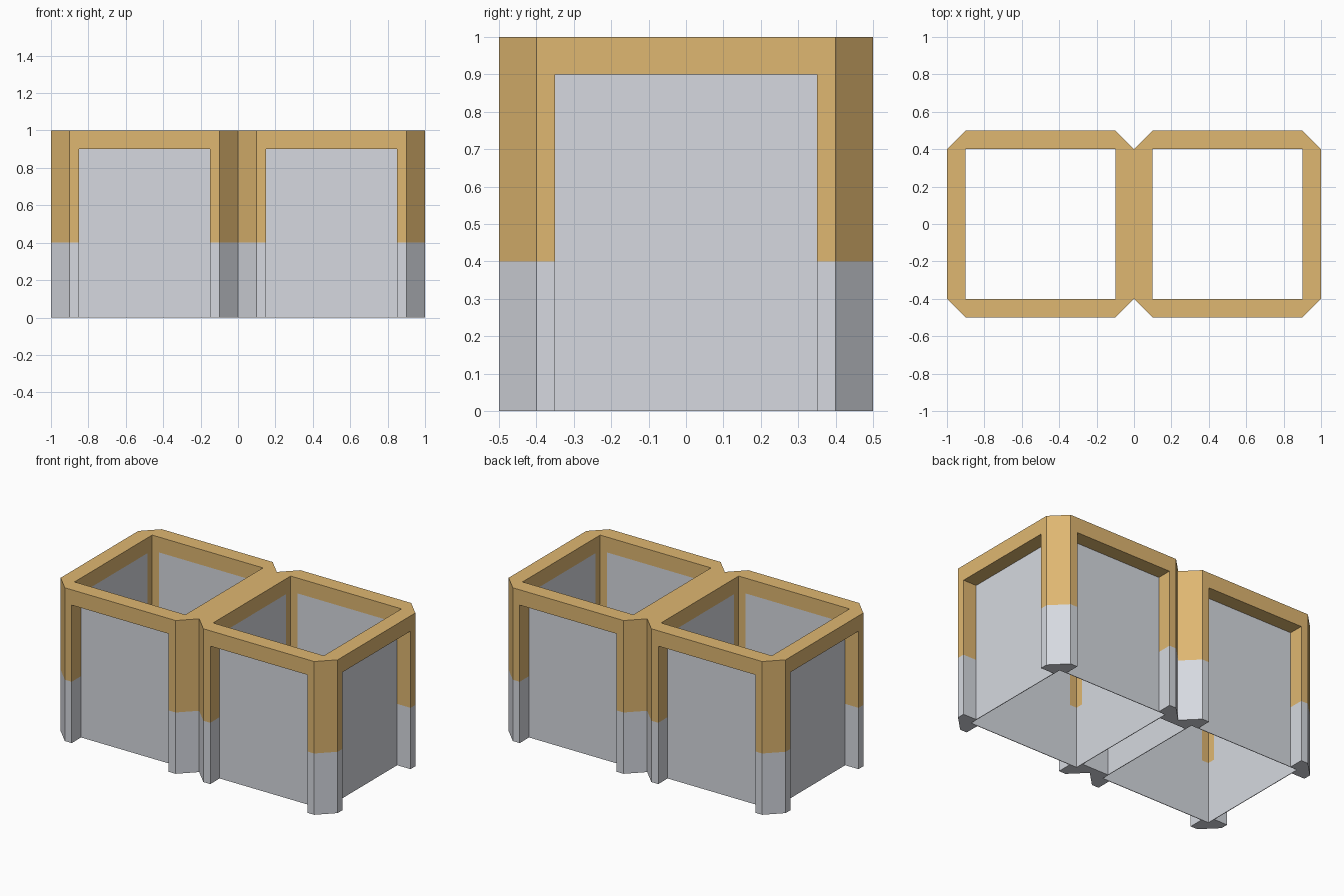
import bpy
import bmesh
from math import pi
from mathutils import Matrix, Vector

cube = bpy.data.objects.get("Cube")
if cube:
    bpy.data.objects.remove(cube, do_unlink=True)


def make_material(name, rgb):
    mat = bpy.data.materials.new(name)
    mat.use_nodes = True
    color = (*rgb, 1)
    mat.diffuse_color = color
    mat.node_tree.nodes["Principled BSDF"].inputs["Base Color"].default_value = color
    return mat


tan = make_material("warm tan", (0.738, 0.474, 0.165))
grey = make_material("light grey", (0.672, 0.694, 0.745))

OUTER, INNER, POST = 0.5, 0.4, 0.35      # half sizes of one cell
PAINT, BEAM, TOP = 0.4, 0.9, 1.0         # heights of paint line, beam and rim
THIN = 0.004                             # panel thickness

# Chamfered corner post; its two ends at POST meet the beams
POST_SECTION = [(POST, OUTER), (INNER, OUTER), (OUTER, INNER), (OUTER, POST),
                (INNER, POST), (INNER, INNER), (POST, INNER)]
BEAM_ENDS = (3, 6)


def face(bm, points):
    bm.faces.new([bm.verts.new(p) for p in points])


def add_post(bm):
    n = len(POST_SECTION)
    for low, high in ((0, PAINT), (PAINT, BEAM), (BEAM, TOP)):
        for i in range(n):
            if low == BEAM and i in BEAM_ENDS:
                continue
            a, b = POST_SECTION[i], POST_SECTION[(i + 1) % n]
            face(bm, [(*a, low), (*b, low), (*b, high), (*a, high)])
    for z in (0, TOP):
        face(bm, [(*p, z) for p in POST_SECTION])


def add_beam(bm):
    ring = [(INNER, BEAM), (OUTER, BEAM), (OUTER, TOP), (INNER, TOP)]
    for i in range(4):
        a, b = ring[i], ring[(i + 1) % 4]
        face(bm, [(-POST, *a), (POST, *a), (POST, *b), (-POST, *b)])


def add_panel(bm):
    size = Matrix.Diagonal((2 * POST, THIN, BEAM, 1))
    place = Matrix.Translation((0, INNER + THIN / 2, BEAM / 2))
    bmesh.ops.create_cube(bm, size=1, matrix=place @ size)


def build(name, parts, materials, rule):
    """Make one cell from four turned sides, then mirror it to the second cell."""
    bm = bmesh.new()
    for turn in range(4):
        old = set(bm.verts)
        for part in parts:
            part(bm)
        new = [v for v in bm.verts if v not in old]
        bmesh.ops.rotate(bm, verts=new, cent=(0, 0, 0),
                         matrix=Matrix.Rotation(turn * pi / 2, 3, 'Z'))
    bmesh.ops.translate(bm, verts=bm.verts, vec=Vector((OUTER, 0, 0)))
    bmesh.ops.remove_doubles(bm, verts=bm.verts, dist=0.0005)
    bmesh.ops.recalc_face_normals(bm, faces=bm.faces)
    # Open the seam where the two cells join
    seam = [f for f in bm.faces if all(abs(v.co.x) < 0.001 for v in f.verts)]
    bmesh.ops.delete(bm, geom=seam, context='FACES')
    for f in bm.faces:
        f.material_index = rule(f)

    mesh = bpy.data.meshes.new(name)
    bm.to_mesh(mesh)
    bm.free()
    for mat in materials:
        mesh.materials.append(mat)
    obj = bpy.data.objects.new(name, mesh)
    bpy.context.collection.objects.link(obj)
    mirror = obj.modifiers.new("second cell", 'MIRROR')
    mirror.use_axis[0] = True
    mirror.use_clip = True
    mirror.merge_threshold = 0.001
    return obj


# Frame: posts and top beams, grey below the paint line
build("frame", [add_post, add_beam], [tan, grey],
      lambda f: int(f.calc_center_median().z < PAINT))

# Recessed wall panels, flush with the inside of the frame
build("wall_panels", [add_panel], [grey], lambda f: 0)
